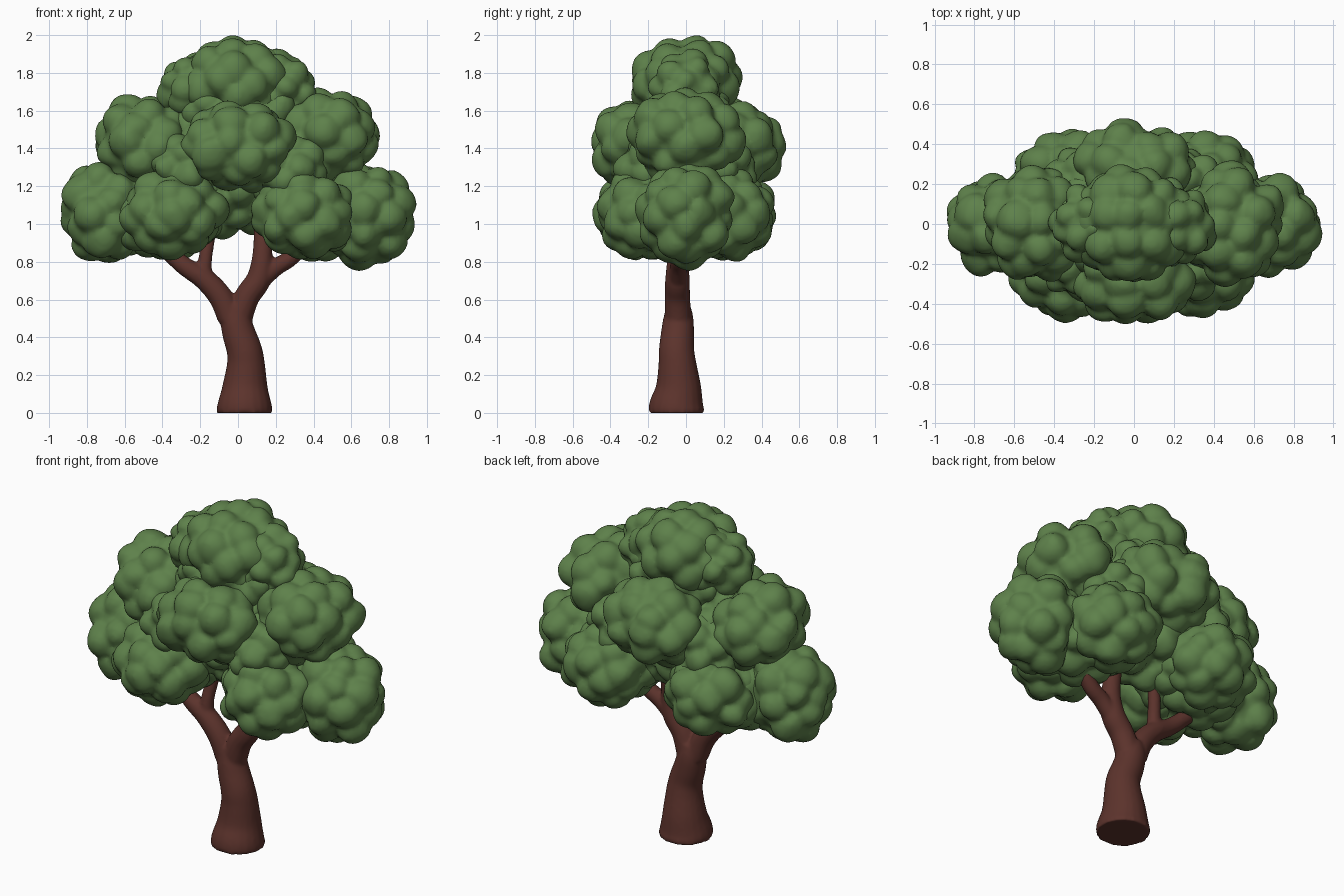
import bpy, bmesh, math, random
from mathutils import Vector, Matrix, noise

random.seed(7)
if "Cube" in bpy.data.objects:
    bpy.data.objects.remove(bpy.data.objects["Cube"], do_unlink=True)


def material(name, rgb):
    m = bpy.data.materials.new(name)
    m.use_nodes = True
    m.diffuse_color = (*rgb, 1)
    bsdf = m.node_tree.nodes["Principled BSDF"]
    bsdf.inputs["Base Color"].default_value = (*rgb, 1)
    bsdf.inputs["Roughness"].default_value = 0.9
    return m


leaf_green = material("leaf green", (0.112, 0.22, 0.07))
bark_brown = material("bark brown", (0.107, 0.033, 0.025))


def finish(name, bm, mat, voxel, smooth_steps):
    """Fuse overlapping closed shells into one soft surface."""
    bmesh.ops.recalc_face_normals(bm, faces=bm.faces)
    mesh = bpy.data.meshes.new(name)
    bm.to_mesh(mesh)
    bm.free()
    mesh.materials.append(mat)
    ob = bpy.data.objects.new(name, mesh)
    bpy.context.collection.objects.link(ob)
    fuse = ob.modifiers.new("Fuse", 'REMESH')
    fuse.mode = 'VOXEL'
    fuse.voxel_size = voxel
    fuse.use_smooth_shade = True
    soft = ob.modifiers.new("Soften", 'SMOOTH')
    soft.factor = 0.5
    soft.iterations = smooth_steps


# Foliage: each clump is a core covered with evenly spread round lumps
def clump(name, centre, radii, lumps=27):
    bm = bmesh.new()
    centre, radii = Vector(centre), Vector(radii)
    size = min(0.36 * sum(radii) / 3, 0.1)
    shell = radii - Vector((size, size, size)) * 0.96
    bmesh.ops.create_icosphere(
        bm, subdivisions=3, radius=1,
        matrix=Matrix.Translation(centre) @ Matrix.Diagonal((*(radii * 0.8), 1)))
    twist = random.uniform(0, math.tau)
    for i in range(lumps):
        h = 1 - 2 * (i + 0.5) / lumps
        a = twist + i * math.pi * (3 - math.sqrt(5)) + random.uniform(-0.25, 0.25)
        ring = math.sqrt(1 - h * h)
        d = Vector((ring * math.cos(a), ring * math.sin(a), h))
        p = centre + d * shell * random.uniform(0.94, 1.07)
        bmesh.ops.create_icosphere(
            bm, subdivisions=3, radius=size * random.uniform(0.88, 1.12),
            matrix=Matrix.Translation(p))
    # Gentle unevenness so that the lumps are not perfect balls
    for v in bm.verts:
        v.co += noise.noise_vector(v.co * 9) * 0.012
    finish(name, bm, leaf_green, 0.016, 1)


clump("crown_top", (-0.01, 0, 1.75), (0.31, 0.3, 0.26), 32)
clump("crown_core", (0, 0, 1.31), (0.52, 0.31, 0.39), 55)
clump("crown_left", (0.48, 0, 1.46), (0.28, 0.3, 0.27))
clump("crown_right", (-0.5, 0, 1.43), (0.28, 0.3, 0.26))
clump("lower_left_end", (0.68, 0, 1.05), (0.27, 0.26, 0.29))
clump("lower_right_end", (-0.68, 0, 1.06), (0.27, 0.26, 0.28))
for side, s in (("left", 1), ("right", -1)):
    clump("shoulder_" + side, (s * 0.23, 0, 1.72), (0.19, 0.2, 0.2), 20)
    clump("underside_" + side, (s * 0.42, 0, 1.02), (0.28, 0.33, 0.2))
    clump("inner_underside_" + side, (s * 0.22, 0, 1.07), (0.17, 0.34, 0.19))
for end, e in (("front", -1), ("back", 1)):
    clump("crown_" + end, (0, e * 0.28, 1.41), (0.31, 0.24, 0.25))
    clump("neck_" + end, (0, e * 0.1, 1.6), (0.3, 0.17, 0.18), 20)
    for side, s in (("left", 1), ("right", -1)):
        clump(f"lower_{side}_{end}", (s * 0.34, e * 0.23, 1.05), (0.28, 0.25, 0.24))
        clump(f"infill_{side}_{end}", (s * 0.27, e * 0.18, 1.29), (0.22, 0.2, 0.21), 20)


# Trunk and limbs: round tubes through (x, y, z, radius) points
def tube(bm, points, sides=20, steps=5):
    pts = [Vector(p) for p in points]
    ext = [2 * pts[0] - pts[1]] + pts + [2 * pts[-1] - pts[-2]]
    path = []
    for p0, p1, p2, p3 in zip(ext, ext[1:], ext[2:], ext[3:]):
        for k in range(steps):
            t = k / steps
            path.append(0.5 * (2 * p1 + (p2 - p0) * t
                               + (2 * p0 - 5 * p1 + 4 * p2 - p3) * t * t
                               + (3 * p1 - p0 - 3 * p2 + p3) * t ** 3))
    path.append(pts[-1])
    rings = []
    for i, p in enumerate(path):
        along = (path[min(i + 1, len(path) - 1)] - path[max(i - 1, 0)]).to_3d()
        if i == 0:
            along = Vector((0, 0, 1))
        u = Vector((0, 1, 0)).cross(along).normalized()
        w = along.cross(u).normalized()
        ring = []
        for j in range(sides):
            a = math.tau * j / sides
            ring.append(bm.verts.new(
                p.to_3d() + (u * math.cos(a) + w * math.sin(a)) * p.w))
        rings.append(ring)
    for r0, r1 in zip(rings, rings[1:]):
        for j in range(sides):
            n = (j + 1) % sides
            bm.faces.new((r0[j], r0[n], r1[n], r1[j]))
    bm.faces.new(rings[0][::-1])
    bm.faces.new(rings[-1])


wood = bmesh.new()
# Main stem with a flared foot
tube(wood, [(0.035, -0.05, 0.0, 0.148), (0.035, -0.05, 0.04, 0.145),
            (0.037, -0.04, 0.13, 0.122), (0.042, -0.045, 0.25, 0.102),
            (0.034, -0.05, 0.33, 0.094), (0.005, -0.045, 0.42, 0.088),
            (-0.014, -0.04, 0.5, 0.08), (-0.018, -0.04, 0.57, 0.064)])
# Right limb and its upright twig
tube(wood, [(-0.03, -0.04, 0.48, 0.07), (-0.09, -0.045, 0.61, 0.064),
            (-0.18, -0.045, 0.71, 0.058), (-0.3, -0.04, 0.79, 0.048),
            (-0.46, 0, 0.94, 0.04)])
tube(wood, [(-0.18, -0.045, 0.7, 0.045), (-0.175, -0.04, 0.8, 0.037),
            (-0.16, -0.02, 0.9, 0.035), (-0.13, 0, 1.05, 0.03)])
# Left limb and its outward branch
tube(wood, [(0.0, -0.04, 0.48, 0.07), (0.045, -0.045, 0.61, 0.067),
            (0.11, -0.045, 0.71, 0.065), (0.13, -0.04, 0.85, 0.052),
            (0.13, 0, 1.05, 0.045)])
tube(wood, [(0.12, -0.045, 0.7, 0.05), (0.2, -0.04, 0.77, 0.046),
            (0.29, -0.03, 0.83, 0.044), (0.42, 0, 0.98, 0.04)])
finish("trunk", wood, bark_brown, 0.011, 3)
